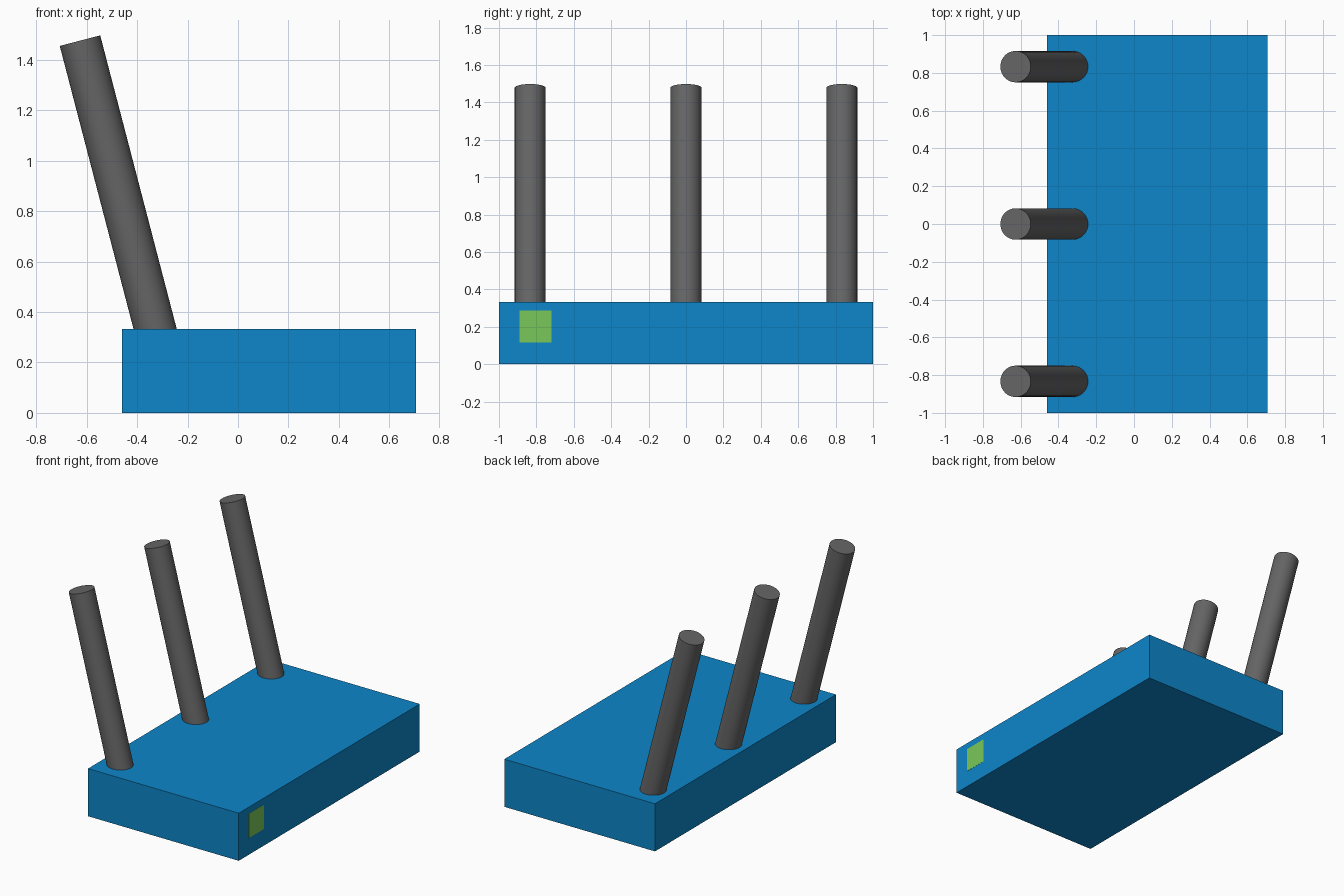
import bpy
from mathutils import Vector

cube = bpy.data.objects.get("Cube")
if cube:
    bpy.data.objects.remove(cube, do_unlink=True)


def material(name, rgb):
    mat = bpy.data.materials.new(name)
    mat.use_nodes = True
    mat.diffuse_color = (*rgb, 1)
    mat.node_tree.nodes["Principled BSDF"].inputs["Base Color"].default_value = (*rgb, 1)
    return mat


def box(name, low, high, mat):
    low, high = Vector(low), Vector(high)
    bpy.ops.mesh.primitive_cube_add(size=1, location=(low + high) / 2)
    obj = bpy.context.object
    obj.name = name
    obj.scale = high - low
    bpy.ops.object.transform_apply(location=False, rotation=False, scale=True)
    obj.data.materials.append(mat)
    return obj


def rod(name, start, end, radius, mat):
    start, end = Vector(start), Vector(end)
    axis = end - start
    bpy.ops.mesh.primitive_cylinder_add(vertices=48, radius=radius, depth=axis.length,
                                        location=(start + end) / 2)
    obj = bpy.context.object
    obj.name = name
    obj.rotation_euler = axis.to_track_quat("Z", "Y").to_euler()
    obj.data.materials.append(mat)
    bpy.ops.object.shade_smooth_by_angle()
    return obj


blue = material("blue", (0.004, 0.24, 0.59))
grey = material("dark grey", (0.13, 0.13, 0.13))
green = material("light green", (0.19, 0.58, 0.1))

# Flat box body
box("body", (-0.46, -1, 0), (0.706, 1, 0.333), blue)

# Green indicator plate on the +x side
box("indicator_light", (0.702, -0.89, 0.117), (0.707, -0.72, 0.287), green)

# Three leaning antennas, rooted inside the body
for label, y in (("front", -0.833), ("middle", 0), ("back", 0.833)):
    rod(label + "_antenna", (-0.302, y, 0.23), (-0.627, y, 1.477), 0.083, grey)
